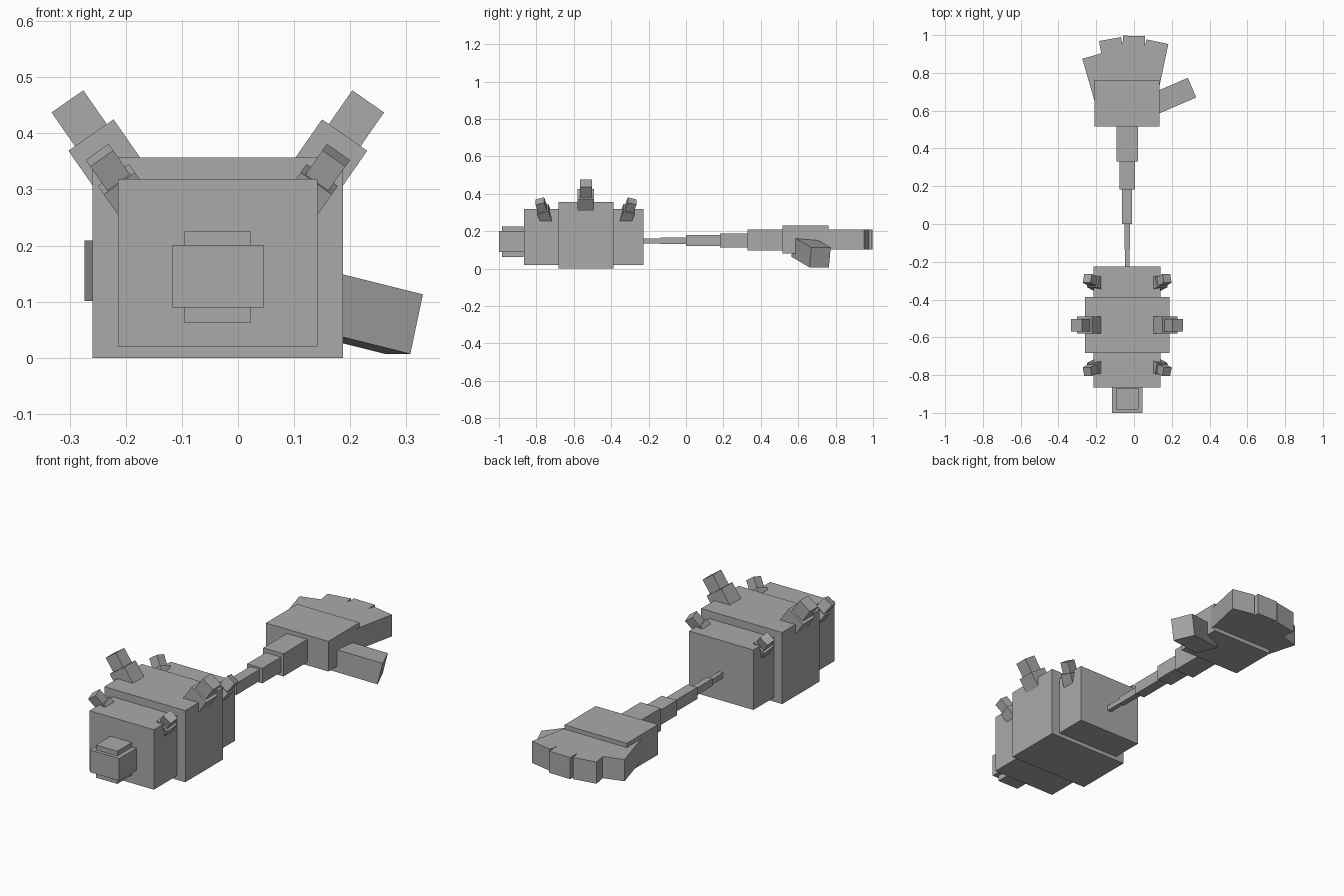
import bpy
from mathutils import Vector, Matrix

cube = bpy.data.objects.get("Cube")
if cube:
    bpy.data.objects.remove(cube, do_unlink=True)

grey = bpy.data.materials.new("plain_grey")
grey.use_nodes = True
grey.diffuse_color = (0.4, 0.4, 0.4, 1)
grey.node_tree.nodes["Principled BSDF"].inputs["Base Color"].default_value = (0.4, 0.4, 0.4, 1)

MID_X = -0.036   # symmetry line of the body
MID_Y = -0.535   # middle of the body along its length


def add_box(name, matrix):
    bpy.ops.mesh.primitive_cube_add(size=1)
    ob = bpy.context.object
    ob.name = name
    ob.data.transform(matrix)
    ob.data.materials.append(grey)
    return ob


def block(name, width, y0, y1, z0, z1, x=MID_X):
    size = (width, y1 - y0, z1 - z0)
    centre = Vector((x, (y0 + y1) / 2, (z0 + z1) / 2))
    add_box(name, Matrix.Translation(centre) @ Matrix.Diagonal((*size, 1)))


def rod(name, tip, axis, side, length, width, depth):
    """Box whose outer end is centred on tip; side is the direction of its width."""
    a = Vector(axis).normalized()
    s = Vector(side)
    s = (s - a * s.dot(a)).normalized()
    t = a.cross(s)
    rot = Matrix((s, t, a)).transposed().to_4x4()
    centre = Vector(tip) - a * length / 2
    add_box(name, Matrix.Translation(centre) @ rot @ Matrix.Diagonal((width, depth, length, 1)))


# Body and head
block("body", 0.355, -0.865, -0.226, 0.02, 0.319)
block("body_band", 0.447, -0.683, -0.387, 0.0, 0.357)
block("head", 0.162, -1.0, -0.865, 0.09, 0.201)
block("head_core", 0.118, -0.983, -0.868, 0.062, 0.225)

# Tail, thickening towards the hand
tail = [(0.022, -0.24, -0.135, 0.026), (0.03, -0.135, 0.0, 0.036),
        (0.053, 0.0, 0.183, 0.058), (0.084, 0.183, 0.33, 0.075),
        (0.112, 0.33, 0.52, 0.113)]
for i, (width, y0, y1, height) in enumerate(tail):
    mid = 0.148 + 0.001 * i
    block(f"tail_segment_{i + 1}", width, y0, y1, mid - height / 2, mid + height / 2)

# Hand at the tail end
block("palm", 0.344, 0.517, 0.763, 0.08, 0.23)
fingers = [(-0.217, 0.891, -0.29), (-0.127, 0.979, -0.18),
           (0.0, 0.996, 0.02), (0.124, 0.965, 0.21)]
for i, (x, y, slope) in enumerate(fingers):
    rod(f"finger_{i + 1}", (x, y, 0.155), (slope, 1, 0), (1, 0, 0), 0.25, 0.118, 0.108)
rod("thumb", (0.296, 0.717, 0.06), (1, 0.43, -0.25), (0.4, -0.93, 0), 0.25, 0.113, 0.109)

# Stepped spikes along both upper edges of the body
for side, label in ((-1, "right"), (1, "left")):
    rod(f"{label}_middle_spike_base", (MID_X + side * 0.226, MID_Y, 0.397),
        (side * 0.57, 0, 0.82), (0, 1, 0), 0.15, 0.088, 0.098)
    rod(f"{label}_middle_spike_tip", (MID_X + side * 0.268, MID_Y, 0.457),
        (side * 0.57, 0, 0.82), (0, 1, 0), 0.09, 0.066, 0.069)
    for end, place in ((-1, "front"), (1, "back")):
        axis = Vector((side * 0.55, end * 0.3, 0.78)).normalized()
        tip = Vector((MID_X + side * 0.211, MID_Y + end * 0.247, 0.361))
        rod(f"{label}_{place}_spike_tip", tip, axis, (0, 1, 0), 0.07, 0.048, 0.05)
        rod(f"{label}_{place}_spike_base", tip - axis * 0.055, axis, (0, 1, 0), 0.09, 0.062, 0.068)
